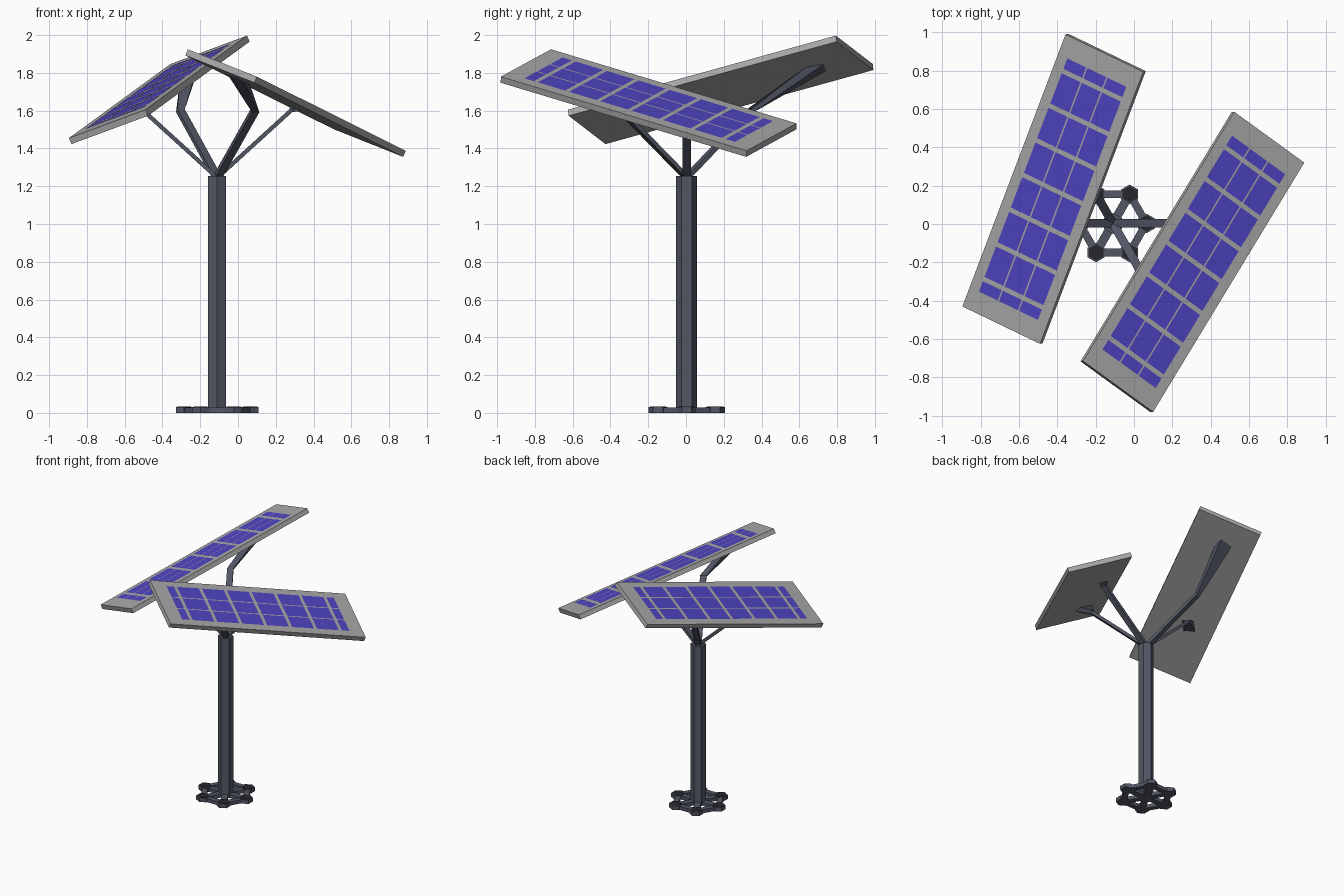
import bpy
from math import sin, cos, pi, radians
from mathutils import Vector as V

if "Cube" in bpy.data.objects:
    bpy.data.objects.remove(bpy.data.objects["Cube"])

CX, CY = -0.11, 0.003     # pole axis


def material(name, rgb):
    m = bpy.data.materials.new(name)
    m.diffuse_color = (*rgb, 1)
    m.use_nodes = True
    m.node_tree.nodes["Principled BSDF"].inputs["Base Color"].default_value = m.diffuse_color
    return m


SLATE = material("slate_metal", (0.085, 0.095, 0.13))
DARK = material("dark_cap", (0.02, 0.02, 0.025))
FRAME = material("frame_grey", (0.4, 0.4, 0.4))
CELL = material("cell_blue", (0.08, 0.06, 0.55))


def mesh(name, verts, faces, mat):
    me = bpy.data.meshes.new(name)
    me.from_pydata([tuple(v) for v in verts], [], faces)
    me.materials.append(mat)
    ob = bpy.data.objects.new(name, me)
    bpy.context.collection.objects.link(ob)
    return ob


def loft(name, rings, mat):
    # Skin a list of equal-sized rings (counter-clockwise about the path), capped
    n = len(rings[0])
    verts = [v for r in rings for v in r]
    faces = [tuple(reversed(range(n))), tuple(range(len(verts) - n, len(verts)))]
    for k in range(len(rings) - 1):
        for i in range(n):
            j = (i + 1) % n
            faces.append((k * n + i, k * n + j, (k + 1) * n + j, (k + 1) * n + i))
    return mesh(name, verts, faces, mat)


def hex_prism(name, x, y, r, z0, z1, mat):
    # Hexagon with corners pointing along y
    ring = [(x + r * cos(pi / 6 + k * pi / 3), y + r * sin(pi / 6 + k * pi / 3)) for k in range(6)]
    return loft(name, [[(*p, z) for p in ring] for z in (z0, z1)], mat)


def flat_bar(name, a, b, width, z0, z1):
    a, b = V(a), V(b)
    d = (b - a).normalized()
    s = V((-d.y, d.x)) * width / 2
    ring = [a - s, b - s, b + s, a + s]
    return loft(name, [[(p.x, p.y, z) for p in ring] for z in (z0, z1)], SLATE)


# Pole and base
hex_prism("pole", CX, CY, 0.055, 0, 1.255, SLATE)
pads = [(CX + 0.175 * cos(k * pi / 3), CY + 0.175 * sin(k * pi / 3)) for k in range(6)]
for k, p in enumerate(pads):
    hex_prism(f"foot_pad_{k}", *p, 0.051, 0, 0.031, SLATE)
    hex_prism(f"foot_cap_{k}", *p, 0.043, 0.028, 0.033, DARK)
    flat_bar(f"foot_spoke_{k}", (CX, CY), p, 0.045, 0, 0.028)
    flat_bar(f"foot_link_{k}", p, pads[(k + 1) % 6], 0.04, 0, 0.028)


class Panel:
    # Tilted slab given by one top corner and its short (u) and long (w) edges
    THICK = 0.035

    def __init__(self, name, corner, u, w):
        self.c, self.lu, self.lw = V(corner), V(u).length, V(w).length
        self.u = V(u).normalized()
        self.n = self.u.cross(V(w)).normalized()
        self.w = self.n.cross(self.u)
        self.slab(name, 0, self.lu, 0, self.lw, -self.THICK, 0, FRAME)
        self.cells(name + "_cells")

    def ring(self, u0, u1, w0, w1, h):
        return [self.c + self.u * a + self.w * b + self.n * h
                for a, b in ((u0, w0), (u1, w0), (u1, w1), (u0, w1))]

    def slab(self, name, u0, u1, w0, w1, h0, h1, mat):
        loft(name, [self.ring(u0, u1, w0, w1, h) for h in (h0, h1)], mat)

    def cells(self, name):
        # Six full rows with a short row at each end, three columns
        verts, faces = [], []
        side, end, gap, line = 0.057, 0.112, 0.025, 0.008
        short = 0.06
        full = (self.lw - 2 * end - 2 * short - 7 * gap) / 6
        cw = (self.lu - 2 * side - 2 * line) / 3
        w0 = end
        for h in [short] + [full] * 6 + [short]:
            for c in range(3):
                u0 = side + c * (cw + line)
                k = len(verts)
                verts += self.ring(u0, u0 + cw, w0, w0 + h, 0.002)
                faces.append((k, k + 1, k + 2, k + 3))
            w0 += h + gap
        mesh(name, verts, faces, CELL)

    def underside(self, p):
        # Drop a point vertically onto the underside, sunk in slightly
        base = self.c - self.n * (self.THICK - 0.006)
        z = base.z - (self.n.x * (p.x - base.x) + self.n.y * (p.y - base.y)) / self.n.z
        return V((p.x, p.y, z))


left = Panel("left_panel", (-0.895, -0.43, 1.455), (0.405, -0.195, 0.15), (0.545, 1.415, 0.395))
right = Panel("right_panel", (-0.265, -0.715, 1.925), (0.365, -0.265, -0.145), (0.795, 1.295, -0.395))


def arm(name, angle, reach, z, end, panel, foot):
    # Flat bar from the pole top to a bend, then a flare onto the panel underside
    d = V((cos(radians(angle)), sin(radians(angle)), 0))
    s = V((-d.y, d.x, 0))
    start = V((CX, CY, 1.245))
    bend = start + d * reach
    bend.z = z
    up = s.cross(bend - start).normalized()
    up = up if up.z > 0 else -up

    def section(p):
        return [p - s * .0225 - up * .011, p + s * .0225 - up * .011,
                p + s * .0225 + up * .011, p - s * .0225 + up * .011]

    e = V((end[0], end[1], 0))
    f = e - bend
    f.z = 0
    f.normalize()
    t = V((-f.y, f.x, 0))
    hw, hl = foot
    # lower bar edge meets the far end of the foot
    tip = [panel.underside(e + t * a * hw + f * b * hl)
           for a, b in ((-1, 1), (1, 1), (1, -1), (-1, -1))]
    loft(name, [section(start), section(bend), tip], SLATE)


arm("left_long_arm", 120, 0.39, 1.60, (-0.25, 0.70), left, (0.045, 0.05))
arm("left_short_arm", 180, 0.38, 1.59, (-0.56, -0.06), left, (0.045, 0.05))
arm("right_long_arm", -60, 0.40, 1.60, (0.0, -0.56), right, (0.045, 0.05))
arm("right_short_arm", 0, 0.39, 1.60, (0.31, 0.03), right, (0.03, 0.02))

# Make all normals face outward
import bmesh
for ob in bpy.data.objects:
    if not ob.name.endswith("_cells"):
        bm = bmesh.new()
        bm.from_mesh(ob.data)
        bmesh.ops.recalc_face_normals(bm, faces=bm.faces)
        bm.to_mesh(ob.data)
        bm.free()
